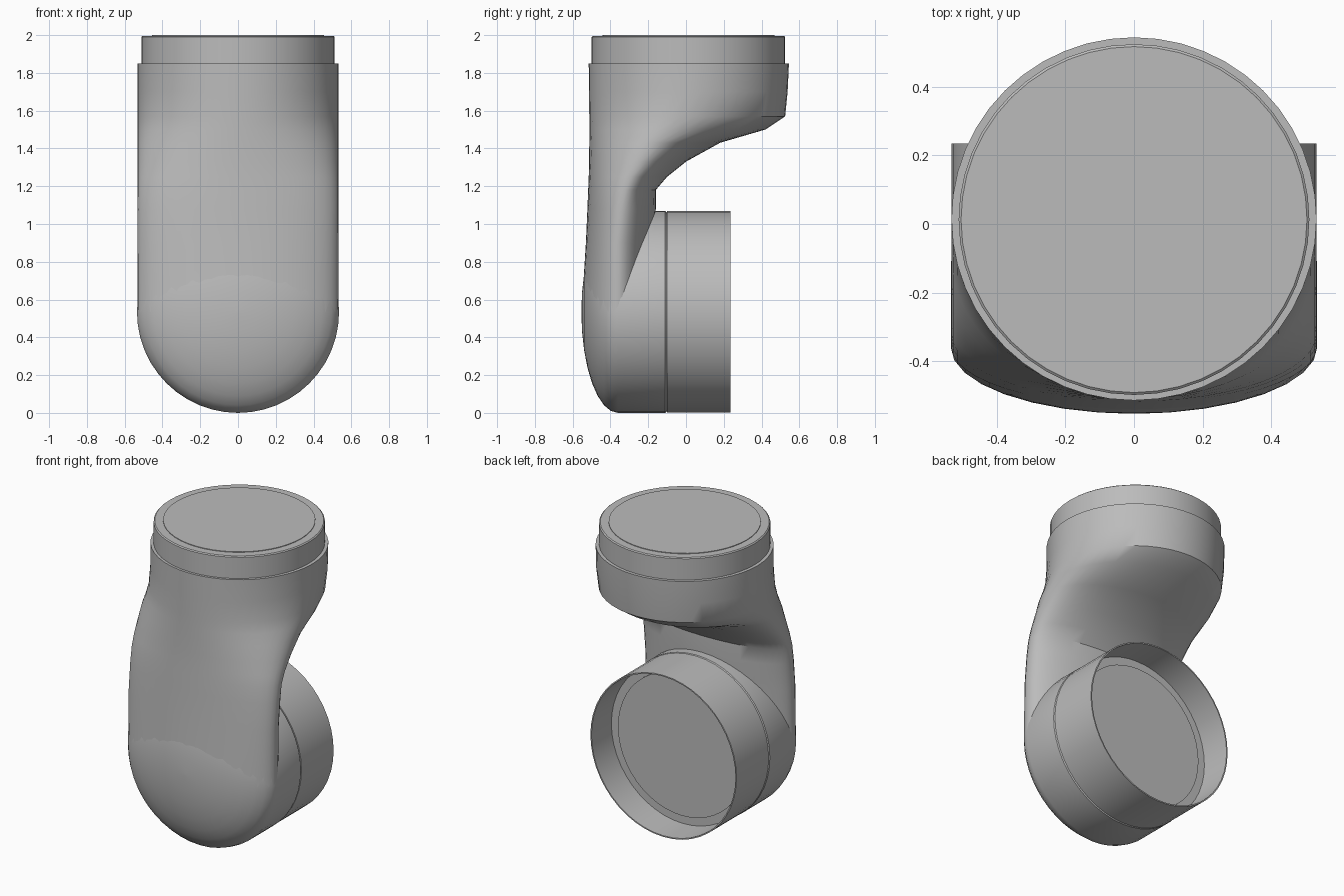
import bpy
import bmesh
import math

cube = bpy.data.objects.get("Cube")
if cube:
    bpy.data.objects.remove(cube, do_unlink=True)

SEGMENTS = 48
GREY = (0.5, 0.5, 0.5, 1)
grey = bpy.data.materials.new("plain grey")
grey.use_nodes = True
grey.diffuse_color = GREY
grey.node_tree.nodes["Principled BSDF"].inputs["Base Color"].default_value = GREY


def loft(name, rings, angle=35):
    """Skin a list of closed rings of points and cap both ends."""
    bm = bmesh.new()
    loops = [[bm.verts.new(p) for p in ring] for ring in rings]
    for a, b in zip(loops, loops[1:]):
        for i in range(SEGMENTS):
            j = (i + 1) % SEGMENTS
            bm.faces.new((a[i], a[j], b[j], b[i]))
    bm.faces.new(loops[0])
    bm.faces.new(loops[-1])
    bmesh.ops.recalc_face_normals(bm, faces=bm.faces)
    mesh = bpy.data.meshes.new(name)
    bm.to_mesh(mesh)
    bm.free()
    mesh.materials.append(grey)
    obj = bpy.data.objects.new(name, mesh)
    bpy.context.collection.objects.link(obj)
    bpy.ops.object.select_all(action="DESELECT")
    obj.select_set(True)
    bpy.context.view_layer.objects.active = obj
    bpy.ops.object.shade_smooth_by_angle(angle=math.radians(angle))
    return obj


ANGLES = [math.tau * i / SEGMENTS for i in range(SEGMENTS)]
JOINT_Z = 0.535
TOP_Y = 0.013


def section(z, side_y, front_y, back_y, half_width=0.533):
    """Horizontal section made of a front and a back half ellipse."""
    return [(half_width * math.cos(a),
             side_y + math.sin(a) * ((back_y - side_y) if math.sin(a) > 0 else (side_y - front_y)),
             z) for a in ANGLES]


def turned_y(profile):
    """Rings of (radius, y) around the horizontal joint axis."""
    return [[(r * math.cos(a), y, JOINT_Z + r * math.sin(a)) for a in ANGLES] for r, y in profile]


def turned_z(profile):
    """Rings of (radius, z) around the vertical joint axis."""
    return [[(r * math.cos(a), TOP_Y + r * math.sin(a), z) for a in ANGLES] for r, z in profile]


# Bent arm body: thin slab below, swelling back into a round upper end
loft("arm_body", [section(*row) for row in (
    (JOINT_Z, -0.36, -0.553, -0.2),
    (0.9, -0.36, -0.53, -0.17),
    (1.08, -0.34, -0.522, -0.16),
    (1.18, -0.32, -0.518, -0.16),
    (1.25, -0.29, -0.515, -0.1),
    (1.33, -0.24, -0.513, 0),
    (1.43, -0.17, -0.512, 0.18),
    (1.5, -0.09, -0.512, 0.42),
    (1.57, -0.03, -0.512, 0.525),
    (1.7, 0.01, -0.514, 0.538),
    (1.85, 0.015, -0.515, 0.545),
)])

# Lower joint housing with a crowned front
crown = [(0.535 * math.cos(t), -0.36 - 0.194 * math.sin(t))
         for t in (math.pi / 2 * k / 8 for k in range(8))]
crown.append((0.01, -0.554))
loft("lower_housing", turned_y([(0.525, -0.1), (0.535, -0.11)] + crown))

# Open collar on the lower joint, with a recessed floor
loft("lower_collar", turned_y([
    (0.5, -0.105), (0.533, -0.1), (0.533, 0.235), (0.525, 0.235),
    (0.52, 0.035), (0.48, 0.035)]))
loft("lower_disc", turned_y([(0.465, 0.0), (0.465, 0.045)]))

# Upper collar and its flush cover disc
loft("upper_collar", turned_z([(0.512, 1.84), (0.512, 1.99), (0.505, 1.996), (0.46, 1.996)]))
loft("upper_disc", turned_z([(0.455, 1.95), (0.455, 2.0)]))
